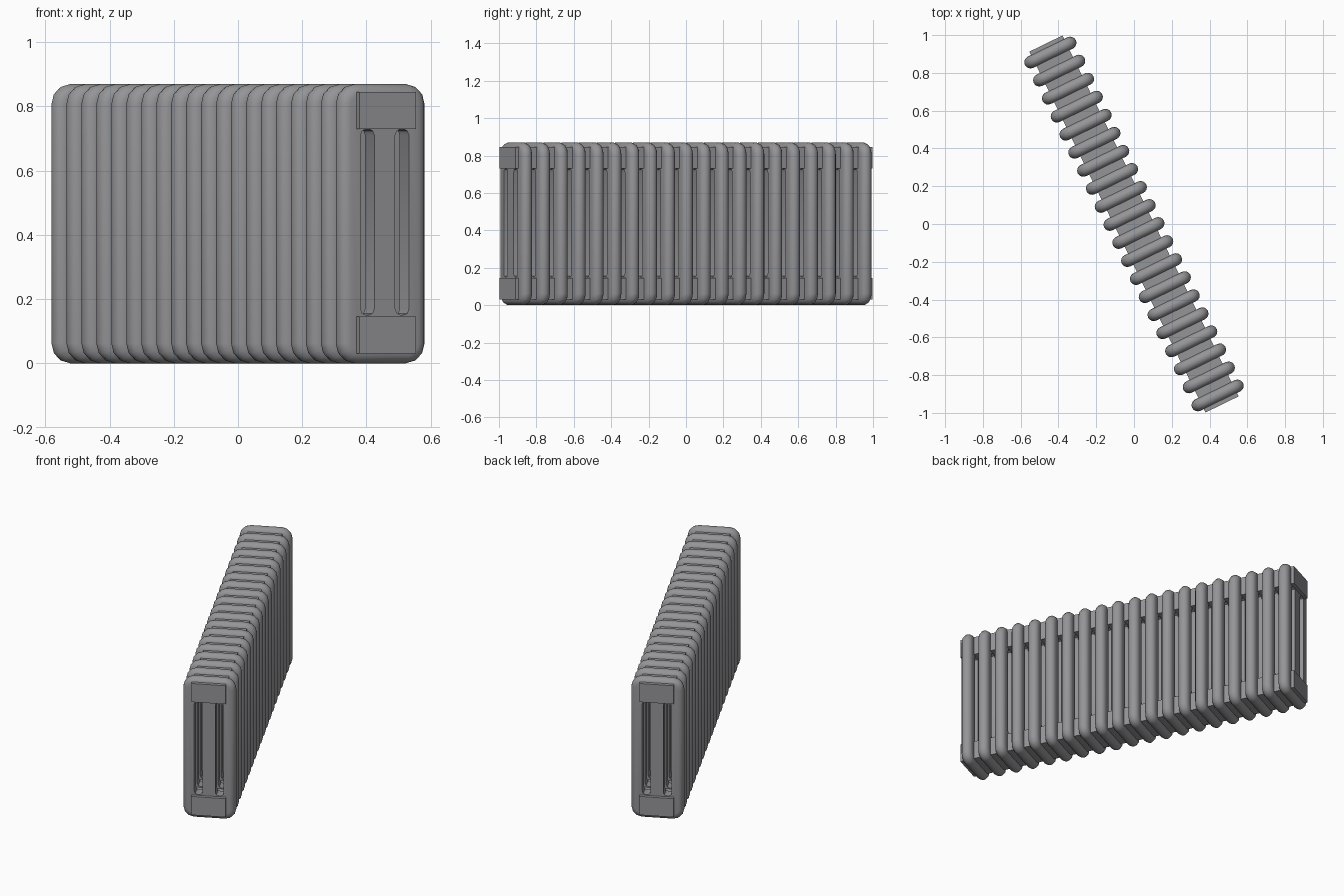
import bpy, bmesh, math
from mathutils import Matrix

cube = bpy.data.objects.get("Cube")
if cube:
    bpy.data.objects.remove(cube, do_unlink=True)

COUNT, PITCH, ANGLE = 20, 0.1063, math.radians(26)
WIDTH, HEIGHT, RADIUS = 0.30, 0.87, 0.033
START = -PITCH * (COUNT - 1) / 2

grey = bpy.data.materials.new("radiator grey")
grey.use_nodes = True
colour = (0.3, 0.3, 0.315, 1)
grey.diffuse_color = colour
grey.node_tree.nodes["Principled BSDF"].inputs["Base Color"].default_value = colour


def rounded_outline(width, height, radius, steps):
    """Rounded rectangle points around the origin, in x and z."""
    points = []
    for q, (sx, sz) in enumerate([(1, 1), (-1, 1), (-1, -1), (1, -1)]):
        for i in range(steps + 1):
            a = (q + i / steps) * math.pi / 2
            points.append((sx * (width / 2 - radius) + radius * math.cos(a),
                           sz * (height / 2 - radius) + radius * math.sin(a)))
    return points


def loft(bm, layers, z_mid, x_mid=0):
    """Bridge outlines stacked along y, capping both ends."""
    rings = [[bm.verts.new((x + x_mid, y, z + z_mid)) for x, z in pts] for y, pts in layers]
    for a, b in zip(rings, rings[1:]):
        for i in range(len(a)):
            j = (i + 1) % len(a)
            bm.faces.new((a[i], a[j], b[j], b[i]))
    bm.faces.new(rings[0])
    bm.faces.new(rings[-1])


def finish(name, bm):
    bmesh.ops.recalc_face_normals(bm, faces=bm.faces)
    mesh = bpy.data.meshes.new(name)
    bm.to_mesh(mesh)
    bm.free()
    mesh.materials.append(grey)
    obj = bpy.data.objects.new(name, mesh)
    bpy.context.collection.objects.link(obj)
    return obj


def repeat(obj):
    """Repeat along the row and turn the whole row."""
    array = obj.modifiers.new("row", "ARRAY")
    array.count = COUNT
    array.use_relative_offset = False
    array.use_constant_offset = True
    array.constant_offset_displace = (0, PITCH, 0)
    turn = Matrix.Rotation(ANGLE, 4, "Z")
    obj.matrix_world = turn @ Matrix.Translation((0, START, 0))


# Section: flat slab with fully rounded rim
bm = bmesh.new()
layers = []
for i in range(9):
    a = math.pi * (i / 8 - 0.5)
    inset = RADIUS * (1 - math.cos(a))
    layers.append((RADIUS * math.sin(a),
                   rounded_outline(WIDTH - 2 * inset, HEIGHT - 2 * inset, 0.062 - inset, 3)))
loft(bm, layers, HEIGHT / 2)
section = finish("radiator_sections", bm)

# Two tall slots that separate the columns
bm = bmesh.new()
for side in (-1, 1):
    slot = rounded_outline(0.048, 0.58, 0.02, 2)
    loft(bm, [(-0.1, slot), (0.1, slot)], 0.44, side * 0.06)
cutter = finish("slot_cutter", bm)
cutter.hide_render = True
boolean = section.modifiers.new("slots", "BOOLEAN")
boolean.object = cutter
boolean.solver = "EXACT"

# Bake the slots, then drop the cutter
graph = bpy.context.evaluated_depsgraph_get()
section.data = bpy.data.meshes.new_from_object(section.evaluated_get(graph))
section.modifiers.clear()
bpy.data.objects.remove(cutter, do_unlink=True)
section.data.name = "radiator_sections"

bpy.ops.object.select_all(action="DESELECT")
section.select_set(True)
bpy.context.view_layer.objects.active = section
bpy.ops.object.shade_smooth_by_angle(angle=math.radians(40))
repeat(section)

# Connecting hubs between sections, top and bottom
for name, z in (("upper_hubs", 0.788), ("lower_hubs", 0.088)):
    bm = bmesh.new()
    bmesh.ops.create_cube(bm, size=1, matrix=Matrix.Translation((0, 0, z))
                          @ Matrix.Diagonal((0.195, PITCH, 0.115, 1)))
    # Leave only the outer shell so neighbouring hubs join cleanly
    repeat(finish(name, bm))
